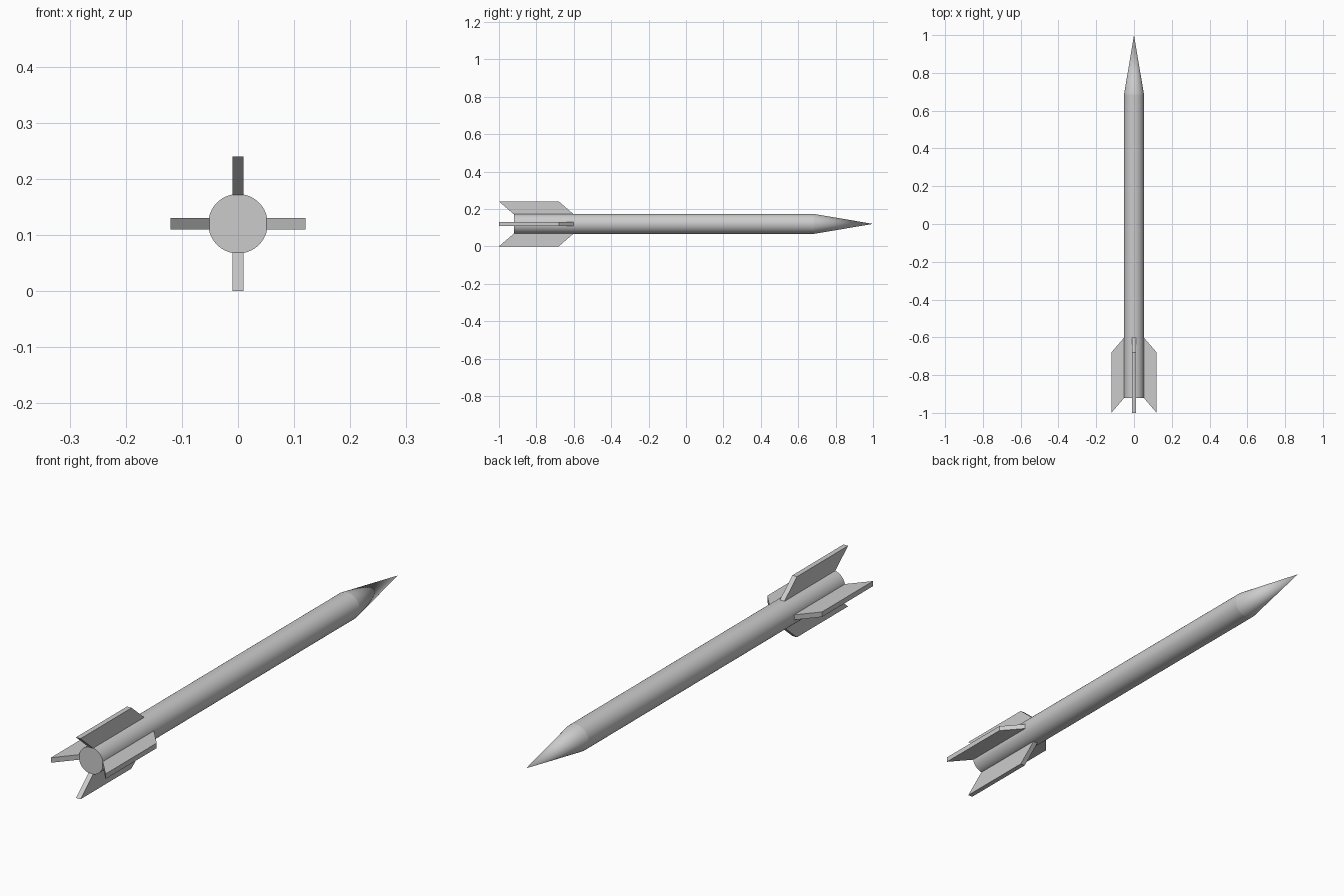
import bpy, bmesh
from math import radians
from mathutils import Matrix, Vector

if "Cube" in bpy.data.objects:
    bpy.data.objects.remove(bpy.data.objects["Cube"])

AXIS_Z = 0.12      # height of the centre line
RADIUS = 0.053
SHOULDER = 0.685   # y where body meets nose
TAIL = -0.92


def add_object(name, bm):
    bmesh.ops.recalc_face_normals(bm, faces=bm.faces)
    mesh = bpy.data.meshes.new(name)
    bm.to_mesh(mesh)
    bm.free()
    obj = bpy.data.objects.new(name, mesh)
    bpy.context.collection.objects.link(obj)
    obj.location.z = AXIS_Z
    return obj


def round_part(name, y0, y1, r0, r1):
    """Cylinder or cone along y, smooth with sharp rims."""
    bm = bmesh.new()
    bmesh.ops.create_cone(bm, cap_ends=True, segments=64,
                          radius1=r0, radius2=r1, depth=y1 - y0)
    bm.transform(Matrix.Translation((0, (y0 + y1) / 2, 0))
                 @ Matrix.Rotation(radians(-90), 4, 'X'))
    bmesh.ops.remove_doubles(bm, verts=bm.verts, dist=1e-5)
    obj = add_object(name, bm)
    bpy.ops.object.select_all(action='DESELECT')
    obj.select_set(True)
    bpy.context.view_layer.objects.active = obj
    bpy.ops.object.shade_smooth_by_angle(angle=radians(30))
    return obj


def fin(name, turn):
    """Swept flat fin, profile given as (y, distance from axis)."""
    profile = [(TAIL, 0.051), (-1.0, 0.12), (-0.68, 0.12), (-0.60, 0.051)]
    half = 0.01
    bm = bmesh.new()
    face = bm.faces.new([bm.verts.new((-half, y, r)) for y, r in profile])
    ext = bmesh.ops.extrude_face_region(bm, geom=[face], use_keep_orig=True)
    moved = [v for v in ext['geom'] if isinstance(v, bmesh.types.BMVert)]
    bmesh.ops.translate(bm, verts=moved, vec=Vector((2 * half, 0, 0)))
    bm.transform(Matrix.Rotation(radians(turn), 4, 'Y'))
    return add_object(name, bm)


# Body tube and pointed nose
round_part("body", TAIL, SHOULDER, RADIUS, RADIUS)
round_part("nose_cone", SHOULDER, 1.0, RADIUS, 0.0)

# Four tail fins
for name, turn in (("fin_top", 0), ("fin_right", 90),
                   ("fin_bottom", 180), ("fin_left", 270)):
    fin(name, turn)
